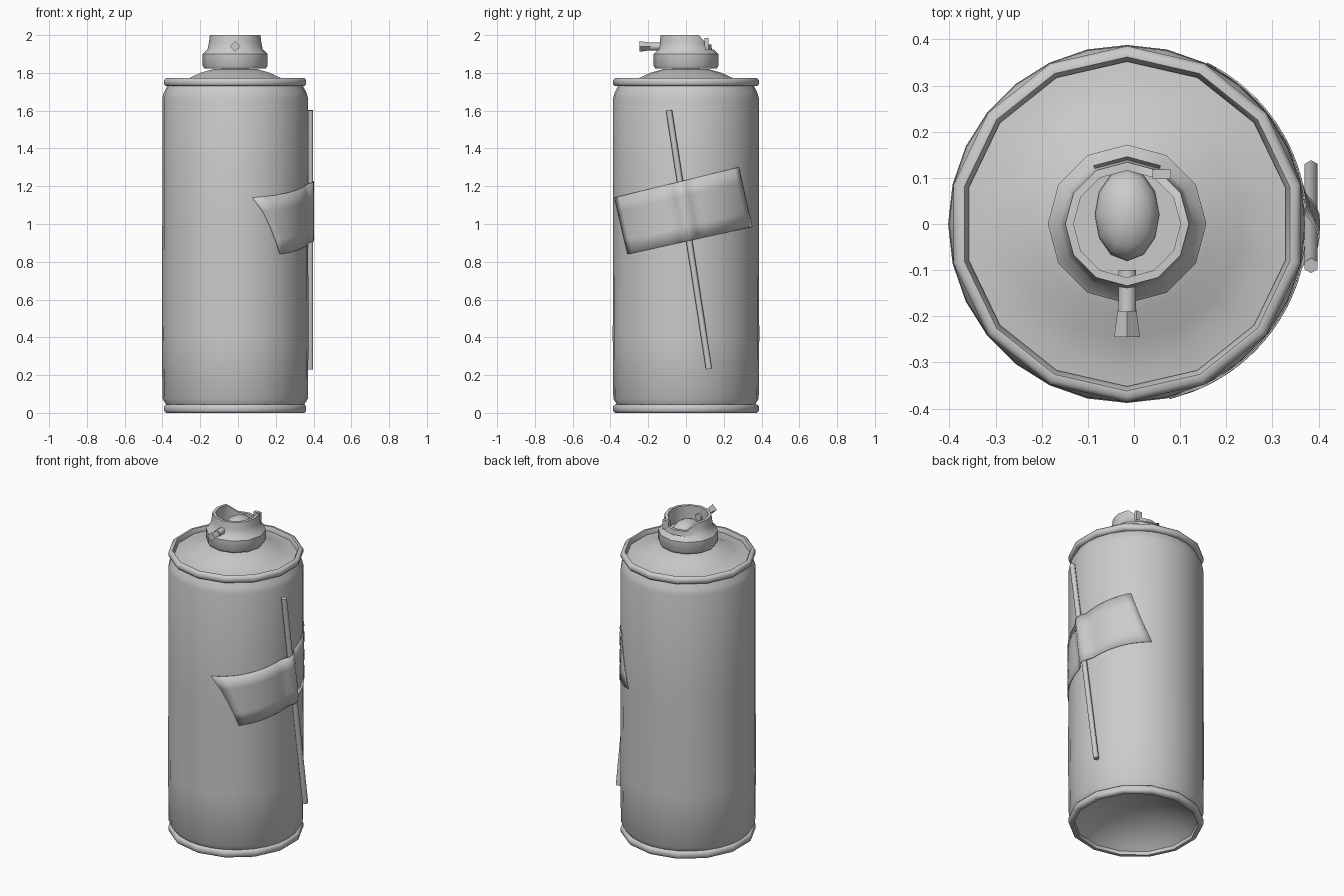
import bpy, bmesh
from math import sin, cos, pi, sqrt, radians
from mathutils import Vector

cube = bpy.data.objects.get("Cube")
if cube:
    bpy.data.objects.remove(cube, do_unlink=True)

CX = -0.015  # can axis

grey = bpy.data.materials.new("plain grey")
grey.use_nodes = True
COLOUR = (0.6, 0.6, 0.6, 1)
grey.diffuse_color = COLOUR
grey.node_tree.nodes["Principled BSDF"].inputs["Base Color"].default_value = COLOUR


def finish(name, bm, angle=40, recalc=True):
    if recalc:
        bmesh.ops.recalc_face_normals(bm, faces=bm.faces)
    mesh = bpy.data.meshes.new(name)
    bm.to_mesh(mesh)
    bm.free()
    mesh.materials.append(grey)
    ob = bpy.data.objects.new(name, mesh)
    bpy.context.collection.objects.link(ob)
    bpy.ops.object.select_all(action='DESELECT')
    ob.select_set(True)
    bpy.context.view_layer.objects.active = ob
    bpy.ops.object.shade_smooth_by_angle(angle=radians(angle))
    return ob


def lathe(name, profile, sides, closed=False, centre=(CX, 0), reshape=None, angle=40):
    """Turn a (radius, height) profile; profiles run upward on the outside."""
    bm = bmesh.new()
    rings = []
    for r, z in profile:
        if r == 0:
            rings.append([bm.verts.new((centre[0], centre[1], z))] * sides)
            continue
        ring = []
        for i in range(sides):
            a = pi / 2 + 2 * pi * i / sides
            co = Vector((centre[0] + r * cos(a), centre[1] + r * sin(a), z))
            ring.append(bm.verts.new(reshape(co) if reshape else co))
        rings.append(ring)
    pairs = list(zip(rings, rings[1:]))
    if closed:
        pairs.append((rings[-1], rings[0]))
    for low, high in pairs:
        for i in range(sides):
            j = (i + 1) % sides
            quad = list(dict.fromkeys((low[i], low[j], high[j], high[i])))
            bm.faces.new(quad)
    return finish(name, bm, angle, recalc=False)


def tube(name, start, end, r1, r2, sides):
    start, end = Vector(start), Vector(end)
    bm = bmesh.new()
    bmesh.ops.create_cone(bm, cap_ends=True, segments=sides, radius1=r1, radius2=r2,
                          depth=(end - start).length)
    turn = (end - start).to_track_quat('Z', 'Y').to_matrix().to_4x4()
    turn.translation = (start + end) / 2
    bm.transform(turn)
    return finish(name, bm, 65)


# Can body with tapered shoulder and foot
lathe("can_body", [(0.36, 0.035), (0.385, 0.075), (0.388, 0.4), (0.386, 1.0),
                   (0.386, 1.665), (0.378, 1.695), (0.357, 1.735)], 28)

# Rolled rims at both ends
def rim(name, low, high):
    mid = (low + high) / 2
    lathe(name, [(0.355, low), (0.376, low), (0.386, low + 0.01), (0.386, high - 0.01),
                 (0.376, high), (0.362, high), (0.352, mid)], 14, closed=True, angle=60)

rim("base_rim", 0.0, 0.045)
rim("top_rim", 1.73, 1.772)

# Inward dome underneath and raised dome on top
lathe("base_dome", [(0, 0.15), (0.12, 0.14), (0.24, 0.1), (0.32, 0.05), (0.362, 0.012)], 14, angle=60)
lathe("top_dome", [(0.362, 1.745), (0.31, 1.752), (0.25, 1.772), (0.19, 1.8),
                   (0.12, 1.82), (0, 1.825)], 14, angle=60)


# Spray cap: open cup whose wall drops at the back
def lower_back(co):
    if co.z > 1.96 and co.y > 0.08:
        co.z -= 0.05
    return co

lathe("spray_cap", [(0.1, 1.822), (0.162, 1.822), (0.172, 1.838), (0.172, 1.9), (0.146, 1.925),
                    (0.139, 1.96), (0.134, 2.0), (0.116, 2.0), (0.116, 1.9), (0, 1.9)],
      12, reshape=lower_back)

# Small tab standing in the gap at the back of the cap
bm = bmesh.new()
bmesh.ops.create_cube(bm, size=1)
for v in bm.verts:
    v.co = Vector((CX + 0.075 + v.co.x * 0.04, 0.108 + v.co.y * 0.02, 1.955 + v.co.z * 0.06))
finish("cap_tab", bm)

# Press button inside the cap, higher at the front
bm = bmesh.new()
bmesh.ops.create_uvsphere(bm, u_segments=12, v_segments=8, radius=1)
for v in bm.verts:
    v.co = Vector((CX + v.co.x * 0.07, 0.02 + v.co.y * 0.1, 1.91 + v.co.z * 0.06))
finish("press_button", bm, 60)

# Nozzle at the front
tube("nozzle_stem", (CX, -0.1, 1.94), (CX, -0.19, 1.94), 0.022, 0.022, 6)
tube("nozzle_tip", (CX, -0.185, 1.94), (CX, -0.245, 1.94), 0.02, 0.028, 4)

# Straw leaning along the can's side
tube("straw", (0.384, 0.122, 0.232), (0.384, -0.09, 1.602), 0.0165, 0.0165, 6)

# Tape wrapped round the can and over the straw
corners = [Vector((-0.38, 1.14)), Vector((0.28, 1.30)), Vector((-0.31, 0.84)), Vector((0.35, 0.985))]
STEPS, ROWS = 28, 4
bm = bmesh.new()
grid = []
for j in range(ROWS + 1):
    left = corners[0].lerp(corners[2], j / ROWS)
    right = corners[1].lerp(corners[3], j / ROWS)
    row = []
    for i in range(STEPS + 1):
        y, z = left.lerp(right, i / STEPS)
        x = CX + sqrt(0.391 ** 2 - y * y)
        straw_y = 0.122 - 0.212 * (z - 0.232) / 1.37
        bulge = max(0, 1 - abs(y - straw_y) / 0.055)
        row.append(bm.verts.new((x + min(0.027, bulge * 0.04), y, z)))
    grid.append(row)
for top, bottom in zip(grid, grid[1:]):
    for i in range(STEPS):
        bm.faces.new((top[i], bottom[i], bottom[i + 1], top[i + 1]))
tape = finish("tape", bm, 60, recalc=False)
thick = tape.modifiers.new("thickness", 'SOLIDIFY')
thick.thickness = 0.004
